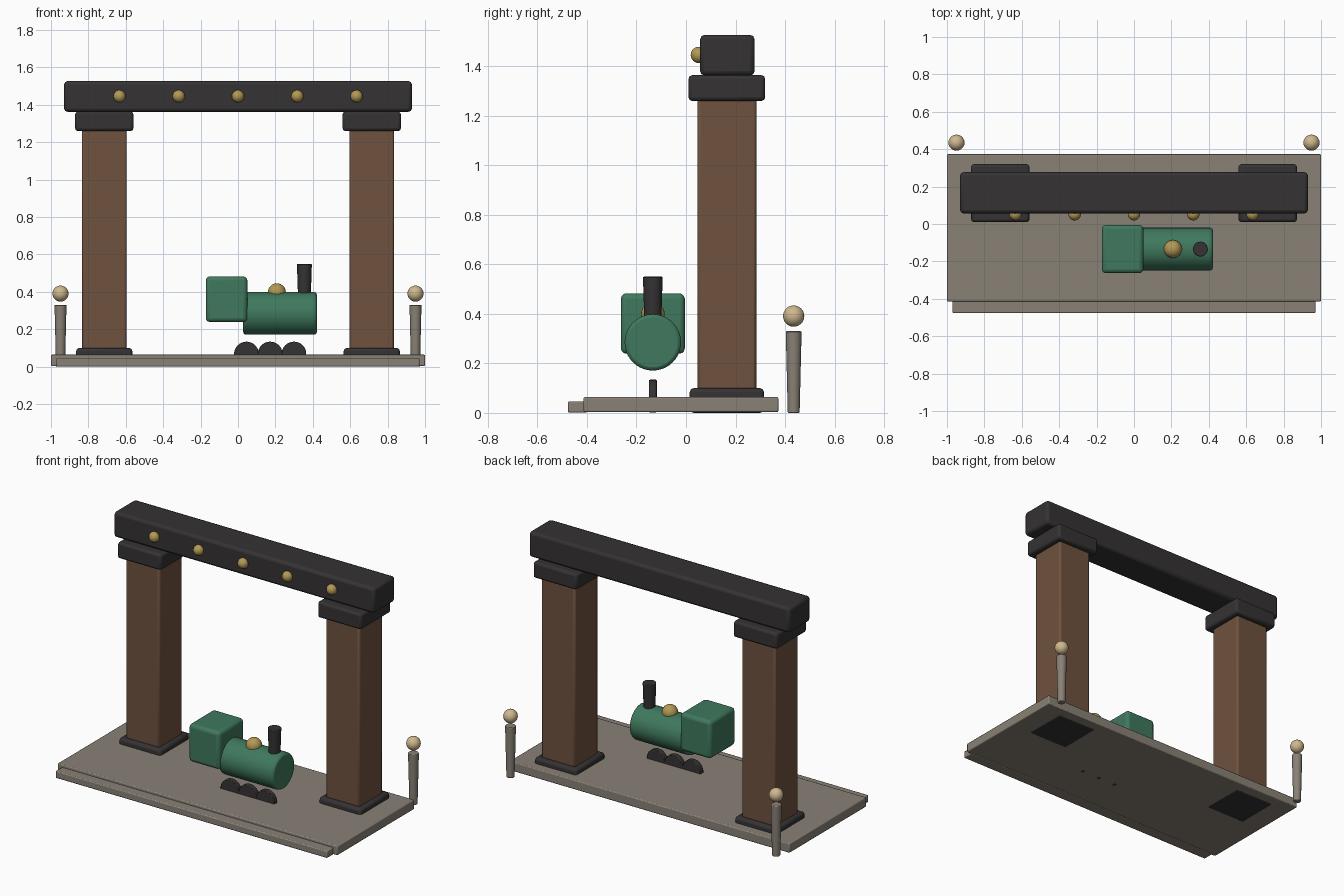
import bpy
from math import pi, radians

if "Cube" in bpy.data.objects:
    bpy.data.objects.remove(bpy.data.objects["Cube"])


def mat(name, rgb):
    m = bpy.data.materials.new(name)
    m.diffuse_color = (*rgb, 1)
    m.use_nodes = True
    m.node_tree.nodes["Principled BSDF"].inputs["Base Color"].default_value = m.diffuse_color
    return m


STONE = mat("stone", (0.25, 0.22, 0.18))
WOOD = mat("wood", (0.16, 0.085, 0.05))
IRON = mat("iron", (0.035, 0.032, 0.032))
GREEN = mat("green_paint", (0.05, 0.19, 0.11))
BRASS = mat("brass", (0.45, 0.32, 0.09))
LAMP = mat("lamp_cream", (0.62, 0.48, 0.27))


def finish(name, material, bevel=0, segments=2):
    o = bpy.context.object
    o.name = name
    o.data.materials.append(material)
    if bevel:
        b = o.modifiers.new("edge", "BEVEL")
        b.width, b.segments = bevel, segments
        b.limit_method, b.angle_limit = "ANGLE", radians(40)
    bpy.ops.object.shade_smooth_by_angle(angle=radians(35))
    return o


def box(name, x, y, z, material, bevel=0.01, segments=2):
    """Box given by its (min, max) range on each axis."""
    r = (x, y, z)
    bpy.ops.mesh.primitive_cube_add(size=1, location=[(a + b) / 2 for a, b in r])
    o = bpy.context.object
    o.scale = [b - a for a, b in r]
    bpy.ops.object.transform_apply(location=False, rotation=False, scale=True)
    return finish(name, material, bevel, segments)


def cone(name, loc, r1, r2, depth, material, rot=(0, 0, 0), bevel=0, sides=32):
    bpy.ops.mesh.primitive_cone_add(vertices=sides, radius1=r1, radius2=r2,
                                    depth=depth, location=loc, rotation=rot)
    return finish(name, material, bevel)


def ball(name, loc, r, material):
    bpy.ops.mesh.primitive_uv_sphere_add(segments=24, ring_count=12, radius=r, location=loc)
    return finish(name, material)


# Platform and front step
box("platform", (-1, 1), (-0.414, 0.373), (0.003, 0.064), STONE, 0.006)
box("front_step", (-0.97, 0.97), (-0.477, -0.40), (0.001, 0.047), STONE, 0.006)

# Gateway columns and corner lamp posts, on both sides
for side, s in (("left", -1), ("right", 1)):
    def xr(c, h):
        return (s * c - h, s * c + h)
    box(side + "_plinth", xr(0.715, 0.15), (0.015, 0.315), (0.0, 0.10), IRON, 0.016)
    box(side + "_column", xr(0.715, 0.12), (0.046, 0.284), (0.08, 1.275), WOOD, 0.012)
    box(side + "_capital", xr(0.715, 0.156), (0.01, 0.32), (1.26, 1.364), IRON, 0.015)
    cone(side + "_lamp_post", (s * 0.949, 0.435, 0.165), 0.024, 0.032, 0.33, STONE, bevel=0.004, sides=20)
    ball(side + "_lamp", (s * 0.949, 0.435, 0.391), 0.043, LAMP)

# Beam with brass studs
box("beam", (-0.93, 0.93), (0.057, 0.277), (1.363, 1.527), IRON, 0.018)
for i in range(5):
    ball(f"beam_stud_{i + 1}", (0.317 * (i - 2), 0.052, 1.446), 0.033, BRASS)

# Locomotive
Y = -0.134
box("cab", (-0.172, 0.05), (Y - 0.129, Y + 0.129), (0.239, 0.483), GREEN, 0.022, 3)
cone("boiler", (0.225, Y, 0.285), 0.114, 0.114, 0.394, GREEN, (0, pi / 2, 0), 0.014, 40)
ball("steam_dome", (0.208, Y, 0.398), 0.048, BRASS)
cone("chimney", (0.355, Y, 0.46), 0.034, 0.040, 0.18, IRON, bevel=0.004, sides=24)
for i in range(3):
    cone(f"wheel_{i + 1}", (0.045 + 0.127 * i, Y, 0.068), 0.066, 0.066, 0.032, IRON,
         (pi / 2, 0, 0), 0.004)
